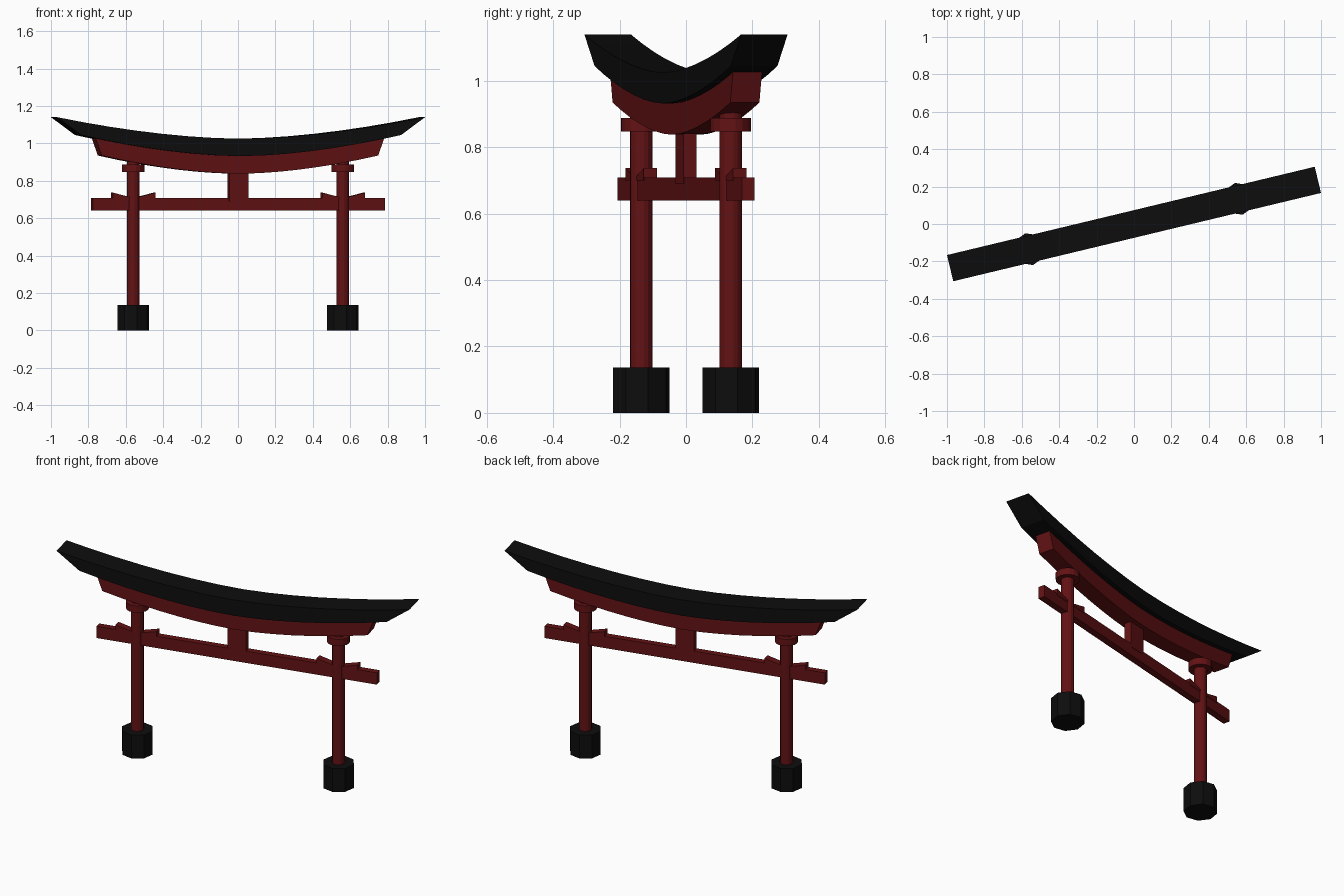
import bpy, bmesh, math
from mathutils import Matrix

if "Cube" in bpy.data.objects:
    bpy.data.objects.remove(bpy.data.objects["Cube"])

TURN = Matrix.Rotation(math.radians(13.5), 4, 'Z')  # whole gate is turned


def material(name, rgb):
    m = bpy.data.materials.new(name)
    m.diffuse_color = (*rgb, 1)
    m.use_nodes = True
    m.node_tree.nodes["Principled BSDF"].inputs["Base Color"].default_value = m.diffuse_color
    return m


RED = material("dark_red", (0.125, 0.006, 0.007))
BLACK = material("black", (0.004, 0.004, 0.004))


def finish(name, bm, mat):
    bmesh.ops.recalc_face_normals(bm, faces=bm.faces)
    bm.transform(TURN)
    me = bpy.data.meshes.new(name)
    bm.to_mesh(me)
    bm.free()
    me.materials.append(mat)
    ob = bpy.data.objects.new(name, me)
    bpy.context.collection.objects.link(ob)
    return ob


def drum(name, x, r, z0, z1, sides, mat):
    bm = bmesh.new()
    bmesh.ops.create_cone(bm, cap_ends=True, segments=sides, radius1=r, radius2=r,
                          depth=z1 - z0,
                          matrix=Matrix.Translation((x, 0, (z0 + z1) / 2)))
    return finish(name, bm, mat)


def slab(name, outline, half, mat):
    """Extrude an x-z outline symmetrically across the gate's depth."""
    bm = bmesh.new()
    f = bm.faces.new([bm.verts.new((x, -half, z)) for x, z in outline])
    ext = bmesh.ops.extrude_face_region(bm, geom=[f])
    vs = [v for v in ext["geom"] if isinstance(v, bmesh.types.BMVert)]
    bmesh.ops.translate(bm, verts=vs, vec=(0, 2 * half, 0))
    return finish(name, bm, mat)


def box(name, x, half, z0, z1, mat):
    return slab(name, [(-x, z0), (x, z0), (x, z1), (-x, z1)], half, mat)


def curved_beam(name, bottom, top, half, mat, n=14):
    """bottom / top = (half length, centre height, end height)."""
    bm = bmesh.new()
    rings = []
    for i in range(n + 1):
        t = 2 * i / n - 1
        ring = []
        for (length, zc, ze), ys in ((bottom, (-1, 1)), (top, (1, -1))):
            z = zc + (ze - zc) * abs(t) ** 1.75
            ring += [bm.verts.new((length * t, s * half, z)) for s in ys]
        rings.append(ring)
    for a, b in zip(rings, rings[1:]):
        for j in range(4):
            k = (j + 1) % 4
            bm.faces.new((a[j], a[k], b[k], b[j]))
    bm.faces.new(rings[0])
    bm.faces.new(rings[-1])
    return finish(name, bm, mat)


# Pillars with footing, collar and wedges
PX = 0.576
for side, s in (("left", -1), ("right", 1)):
    x = s * PX
    drum(side + "_footing", x, 0.0875, 0, 0.137, 8, BLACK)
    pillar = drum(side + "_pillar", x, 0.034, 0.13, 0.92, 16, RED)
    collar = drum(side + "_collar", x, 0.062, 0.848, 0.888, 16, RED)
    for d, tag in ((-1, "a"), (1, "b")):
        slab(f"{side}_wedge_{tag}",
             [(x, 0.70), (x + d * 0.117, 0.70), (x + d * 0.117, 0.737), (x, 0.707)],
             0.021, RED)

# Tie beam and centre strut
box("tie_beam", 0.803, 0.019, 0.64, 0.709, RED)
box("centre_strut", 0.053, 0.0205, 0.69, 0.87, RED)

# Curved lintel and top rail with slanted ends
curved_beam("lintel", (0.76, 0.838, 0.935), (0.795, 0.937, 1.032), 0.045, RED)
curved_beam("top_rail", (0.88, 0.932, 1.045), (1.011, 1.025, 1.14), 0.072, BLACK)
